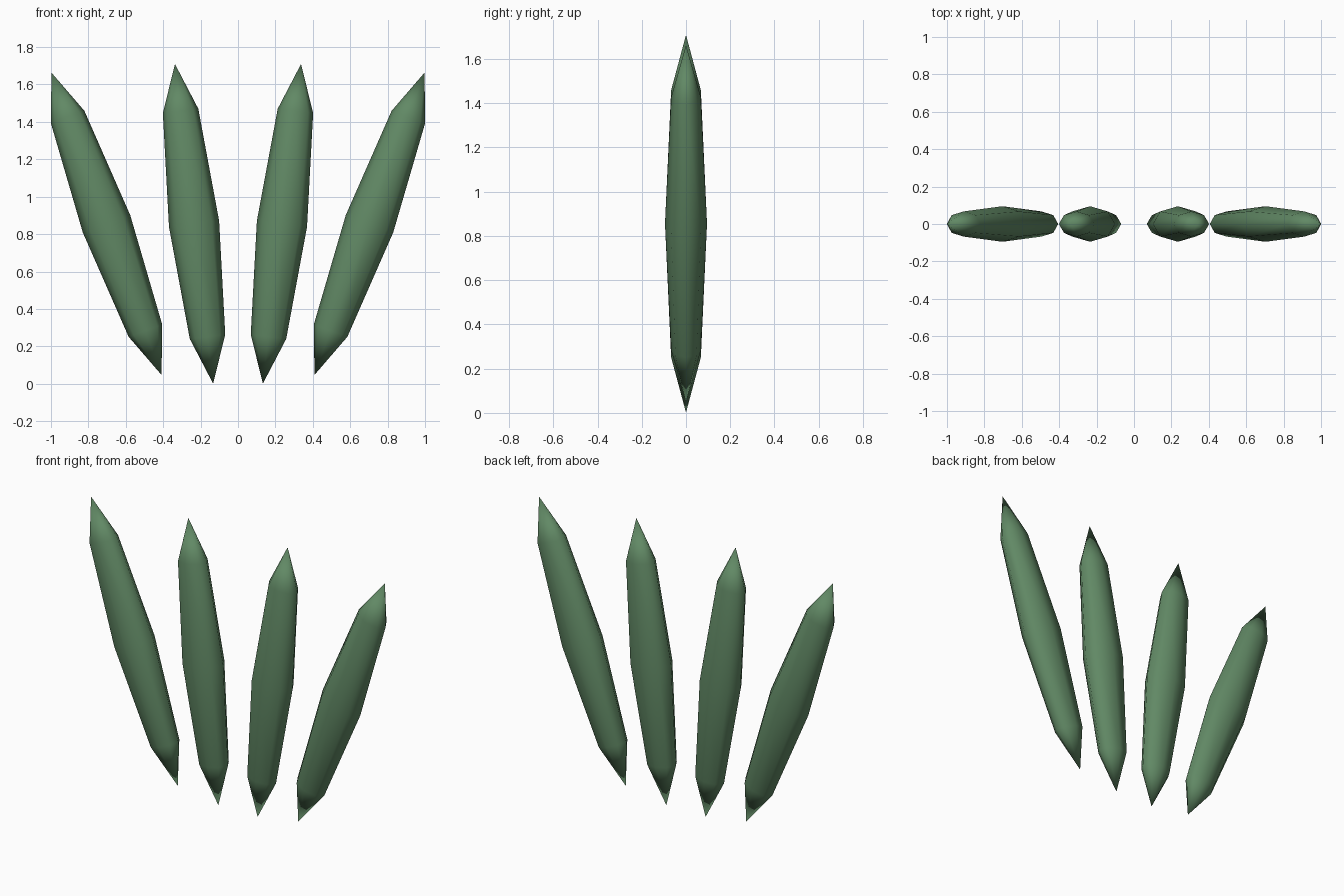
import bpy
from math import radians

if "Cube" in bpy.data.objects:
    bpy.data.objects.remove(bpy.data.objects["Cube"])

green = bpy.data.materials.new("leaf_green")
green.diffuse_color = (0.12, 0.25, 0.13, 1)
green.use_nodes = True
green.node_tree.nodes["Principled BSDF"].inputs["Base Color"].default_value = green.diffuse_color


def leaf(name, x, tilt):
    # low-poly spindle: 8-sided, 4-ring sphere stretched into a blade
    bpy.ops.mesh.primitive_uv_sphere_add(
        segments=8, ring_count=4, radius=1,
        location=(x, 0, 0.855), rotation=(0, radians(tilt), 0))
    ob = bpy.context.object
    ob.name = name
    ob.scale = (0.135, 0.095, 0.86)
    ob.data.materials.append(green)
    bpy.ops.object.transform_apply(location=False, rotation=False, scale=True)
    bpy.ops.object.shade_smooth()


# Mirrored pairs of leaves fanning outward
for side, s in (("left", -1), ("right", 1)):
    leaf(f"inner_leaf_{side}", s * 0.235, s * 6.8)
    leaf(f"outer_leaf_{side}", s * 0.703, s * 20)
